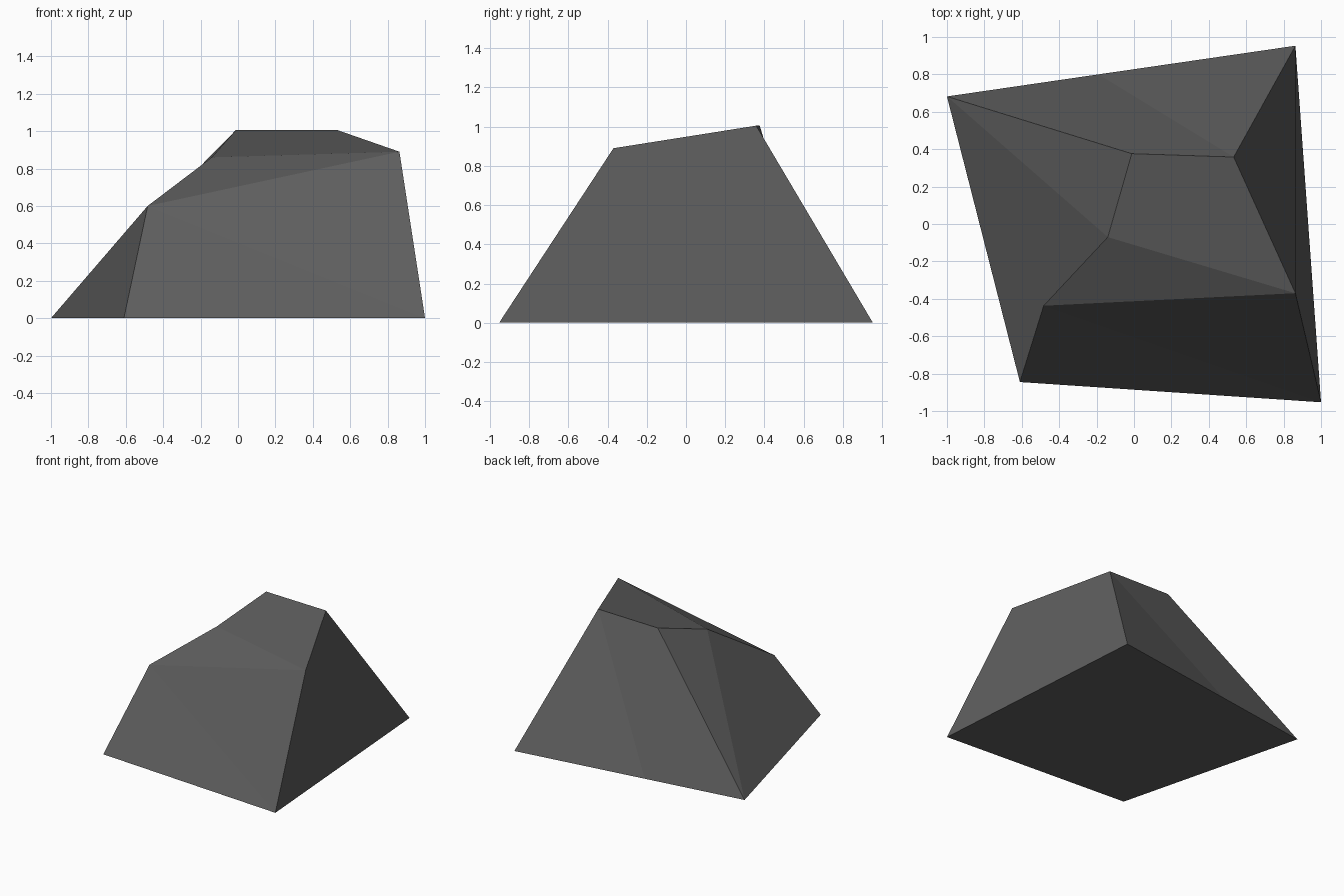
import bpy

if "Cube" in bpy.data.objects:
    bpy.data.objects.remove(bpy.data.objects["Cube"])

# Dark stone colour
stone = bpy.data.materials.new("dark_stone")
stone.diffuse_color = (0.11, 0.11, 0.11, 1)
stone.use_nodes = True
stone.node_tree.nodes["Principled BSDF"].inputs["Base Color"].default_value = stone.diffuse_color

# Corners of the ground outline and of the broken crown
points = {
    "front_left": (-0.61, -0.845, 0), "front_right": (1.0, -0.953, 0),
    "back_right": (0.863, 0.953, 0), "back_mid": (-0.19, 0.80, 0),
    "back_left": (-1.0, 0.682, 0),
    "low_shoulder": (-0.483, -0.437, 0.60), "right_shoulder": (0.863, -0.37, 0.89),
    "peak_right": (0.533, 0.358, 1.005), "peak_left": (-0.012, 0.376, 1.005),
    "left_notch": (-0.14, -0.07, 0.86),
}
names = list(points)

# Facets, each going round its corners
facets = [
    "back_left back_mid back_right front_right front_left",    # underside
    "front_left front_right low_shoulder",                     # front
    "front_right right_shoulder low_shoulder",
    "back_right peak_right right_shoulder front_right",        # right side
    "back_right back_mid peak_right",                          # back
    "back_left peak_left peak_right back_mid",
    "back_left front_left low_shoulder left_notch",            # left side
    "back_left left_notch peak_left",
    "low_shoulder right_shoulder left_notch",                  # sloping crown
    "left_notch right_shoulder peak_right peak_left",
]

mesh = bpy.data.meshes.new("rock")
mesh.from_pydata(list(points.values()), [],
                 [[names.index(n) for n in f.split()] for f in facets])
mesh.materials.append(stone)
mesh.update()
rock = bpy.data.objects.new("rock", mesh)
bpy.context.collection.objects.link(rock)
